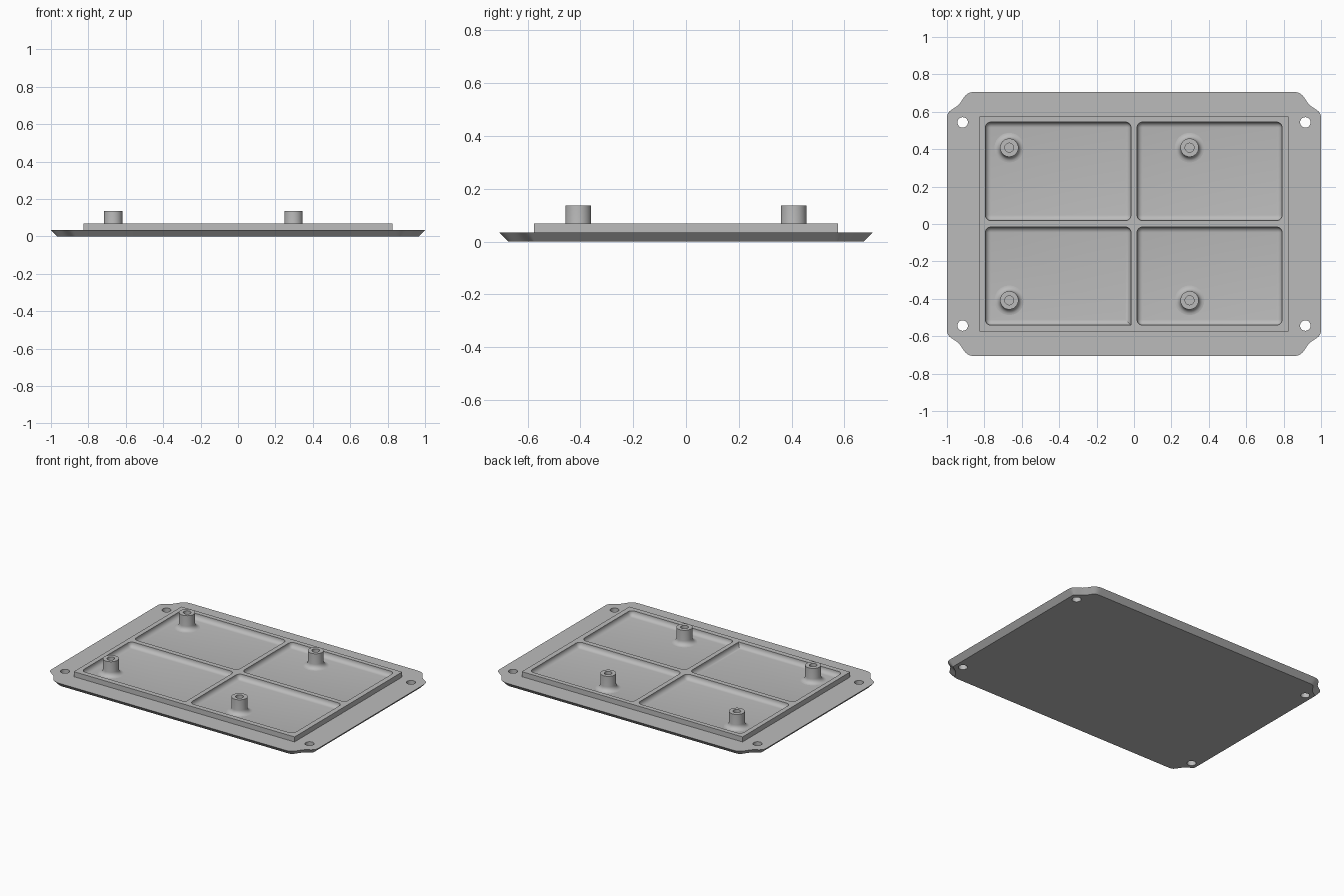
import bpy
import bmesh
from math import cos, sin, pi
from mathutils import Vector

if "Cube" in bpy.data.objects:
    bpy.data.objects.remove(bpy.data.objects["Cube"], do_unlink=True)

PLATE_Z, PANEL_Z, BOSS_Z = 0.034, 0.068, 0.136
FLOOR = 0.035

grey = bpy.data.materials.new("light grey")
grey.use_nodes = True
grey.diffuse_color = (0.5, 0.5, 0.5, 1)
grey.node_tree.nodes["Principled BSDF"].inputs["Base Color"].default_value = (0.5, 0.5, 0.5, 1)


def make_object(name, bm):
    bmesh.ops.recalc_face_normals(bm, faces=bm.faces)
    mesh = bpy.data.meshes.new(name)
    bm.to_mesh(mesh)
    bm.free()
    mesh.materials.append(grey)
    ob = bpy.data.objects.new(name, mesh)
    bpy.context.collection.objects.link(ob)
    return ob


def activate(ob):
    bpy.ops.object.select_all(action='DESELECT')
    ob.select_set(True)
    bpy.context.view_layer.objects.active = ob


def combine(target, tool, operation):
    mod = target.modifiers.new(operation, 'BOOLEAN')
    mod.object, mod.operation, mod.solver = tool, operation, 'EXACT'
    activate(target)
    bpy.ops.object.modifier_apply(modifier=mod.name)
    bpy.data.objects.remove(tool, do_unlink=True)


def box(x0, x1, y0, y1, z0, z1):
    bm = bmesh.new()
    bmesh.ops.create_cube(bm, size=1)
    for v in bm.verts:
        v.co = ((x0 + x1) / 2 + v.co.x * (x1 - x0),
                (y0 + y1) / 2 + v.co.y * (y1 - y0),
                (z0 + z1) / 2 + v.co.z * (z1 - z0))
    return bm


def bezier(a, b, c, d, steps=10):
    a, b, c, d = map(Vector, (a, b, c, d))
    return [a * (1 - t)**3 + b * 3 * t * (1 - t)**2 + c * 3 * t * t * (1 - t) + d * t**3
            for t in (i / steps for i in range(steps + 1))]


# Base plate: scalloped corners, flaring outward from the underside
corner = bezier((1, 0.565), (1, 0.605), (0.975, 0.608), (0.942, 0.633))
corner += bezier((0.942, 0.633), (0.91, 0.662), (0.912, 0.707), (0.845, 0.707))[1:]
outline = []
for sx, sy in ((1, 1), (-1, 1), (-1, -1), (1, -1)):
    quarter = [Vector((p.x * sx, p.y * sy)) for p in corner]
    outline += quarter if sx * sy > 0 else quarter[::-1]


def inward(i):
    tangent = (outline[(i + 1) % len(outline)] - outline[i]).normalized()
    tangent += (outline[i] - outline[i - 1]).normalized()
    return Vector((-tangent.y, tangent.x)).normalized()


bm = bmesh.new()
upper = [bm.verts.new((p.x, p.y, PLATE_Z)) for p in outline]
lower = []
for i, p in enumerate(outline):
    q = p + inward(i) * 0.033
    lower.append(bm.verts.new((q.x, q.y, 0)))
bm.faces.new(upper)
bm.faces.new(lower[::-1])
for i in range(len(upper)):
    bm.faces.new((lower[i - 1], lower[i], upper[i], upper[i - 1]))
cover = make_object("cover_plate", bm)

# Raised panel
combine(cover, make_object("raised_panel", box(-0.827, 0.827, -0.576, 0.576, 0.015, PANEL_Z)), 'UNION')

# Four pockets with rounded corners and filleted floors; one corner is left square
for x0, x1 in ((-0.795, -0.016), (0.016, 0.792)):
    for y0, y1 in ((-0.541, -0.016), (0.018, 0.545)):
        bm = box(x0, x1, y0, y1, FLOOR, 0.2)
        edges = []
        for e in bm.edges:
            mid = (e.verts[0].co + e.verts[1].co) / 2
            upright = abs(e.verts[0].co.z - e.verts[1].co.z) > 0.01
            square = upright and x0 < 0 and y0 < 0 and mid.x > x0 + 0.1 and mid.y < y0 + 0.1
            if mid.z < 0.15 and not square:
                edges.append(e)
        bmesh.ops.bevel(bm, geom=edges, offset=0.03, segments=6, profile=0.5, affect='EDGES')
        combine(cover, make_object("pocket_cutter", bm), 'DIFFERENCE')

# Corner screw holes
for sx in (-1, 1):
    for sy in (-1, 1):
        bm = bmesh.new()
        bmesh.ops.create_cone(bm, cap_ends=True, segments=32, radius1=0.028, radius2=0.028, depth=0.3)
        bmesh.ops.translate(bm, verts=bm.verts, vec=(0.916 * sx, 0.543 * sy, 0))
        combine(cover, make_object("hole_cutter", bm), 'DIFFERENCE')
activate(cover)
bpy.ops.object.shade_smooth_by_angle()

# Hollow bosses: a turned profile with a fillet at the foot
R, FILLET, BORE = 0.049, 0.03, 0.024
profile = [(R + FILLET * (1 - sin(a)), FLOOR + FILLET * (1 - cos(a)))
           for a in (i * pi / 12 for i in range(7))]
profile += [(R, BOSS_Z), (BORE, BOSS_Z), (BORE, 0.05), (0, 0.05)]
for name, x in (("right", -0.667), ("left", 0.297)):
    for end, y in (("front", -0.408), ("back", 0.408)):
        bm = bmesh.new()
        pts = [bm.verts.new((r, 0, z)) for r, z in profile]
        chain = [bm.edges.new(pair) for pair in zip(pts, pts[1:])]
        bmesh.ops.spin(bm, geom=pts + chain, cent=(0, 0, 0), axis=(0, 0, 1),
                       angle=2 * pi, steps=40, use_merge=False)
        bmesh.ops.remove_doubles(bm, verts=bm.verts, dist=0.0001)
        bmesh.ops.translate(bm, verts=bm.verts, vec=(x, y, 0))
        boss = make_object(f"boss_{end}_{name}", bm)
        # Face the outer wall outward
        if sum(f.normal.z for f in boss.data.polygons if f.center.z > BOSS_Z - 0.001) < 0:
            boss.data.flip_normals()
        activate(boss)
        bpy.ops.object.shade_smooth_by_angle()
